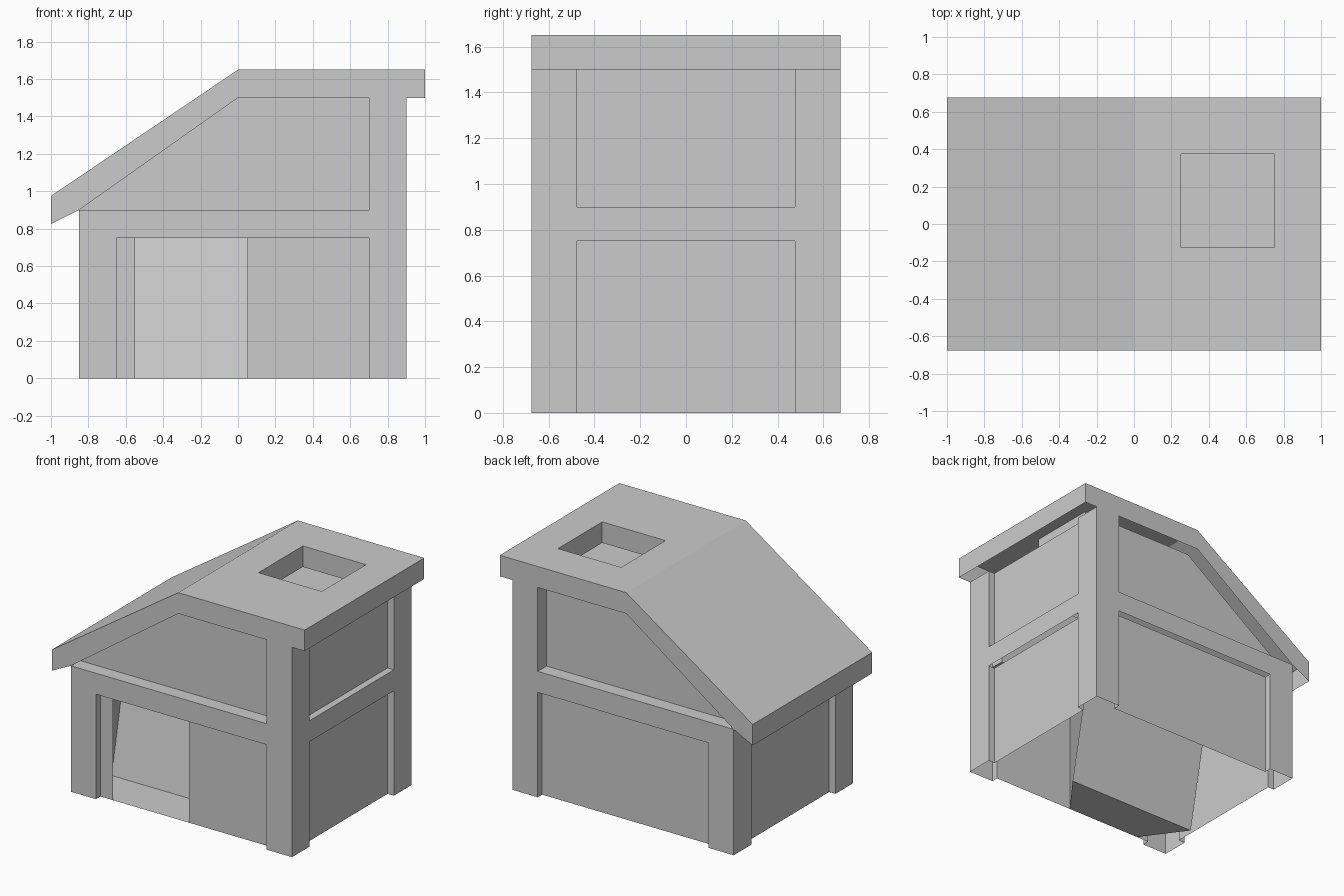
import bpy, bmesh
from mathutils import Vector

cube = bpy.data.objects.get("Cube")
if cube:
    bpy.data.objects.remove(cube, do_unlink=True)

GREY = (0.6, 0.6, 0.6, 1.0)
mat = bpy.data.materials.new("plain grey")
mat.use_nodes = True
mat.diffuse_color = GREY
mat.node_tree.nodes["Principled BSDF"].inputs["Base Color"].default_value = GREY

# Shared dimensions
HALF_Y = 0.675
X0, X1 = -0.85, 0.9
POST = 0.2
RECESS, GABLE_RECESS = 0.05, 0.1
BEAM_LOW, BEAM_TOP, EAVE, RIDGE = 0.75, 0.9, 1.5, 1.65
DOOR0, DOOR1 = -0.55, 0.05


def build(name, polygons):
    """Join flat polygons into one mesh object."""
    bm = bmesh.new()
    for poly in polygons:
        bm.faces.new([bm.verts.new(p) for p in poly])
    bmesh.ops.remove_doubles(bm, verts=bm.verts, dist=0.0005)
    bmesh.ops.recalc_face_normals(bm, faces=bm.faces)
    mesh = bpy.data.meshes.new(name)
    bm.to_mesh(mesh)
    bm.free()
    mesh.materials.append(mat)
    obj = bpy.data.objects.new(name, mesh)
    bpy.context.collection.objects.link(obj)


def rims(path, place, depth=RECESS):
    """Strips that join a recess outline to its sunken panel."""
    return [[place(*a, 0), place(*b, 0), place(*b, depth), place(*a, depth)]
            for a, b in zip(path, path[1:])]


def flat(outline, place, depth=0):
    return [place(u, z, depth) for u, z in outline]


def lower_path(a, b):
    return [(a, 0), (a, BEAM_LOW), (b, BEAM_LOW), (b, 0)]


def post_rims(a, b, place):
    """Inner post sides of a lower recess; the gap under the beam stays open."""
    path = lower_path(a, b)
    return rims(path[:2], place) + rims(path[2:], place)


# Long walls: timber frame, sunken panels, doorway on the front
a, b = X0 + POST, X1 - POST
frame = [(X0, 0)] + lower_path(a, b) + [
    (X1, 0), (X1, EAVE), (b, EAVE), (b, BEAM_TOP), (X0, BEAM_TOP)]
gable = [(X0, BEAM_TOP), (0, EAVE), (b, EAVE), (b, BEAM_TOP)]
for name, side in (("front", -1), ("back", 1)):
    def place(u, z, d, side=side):
        return Vector((u, side * (HALF_Y - d), z))
    build(name + "_frame", [flat(frame, place)])
    spans = [(a, DOOR0), (DOOR1, b)] if side < 0 else [(a, b)]
    build(name + "_lower_panel",
          [flat(lower_path(*s), place, RECESS) for s in spans]
          + post_rims(a, b, place))
    build(name + "_gable_panel",
          [flat(gable, place, GABLE_RECESS)]
          + rims([(X0, BEAM_TOP), (b, BEAM_TOP), (b, EAVE)], place, GABLE_RECESS))

# End walls: the tall one has an upper panel, the short one stops at the beam
p = HALF_Y - POST
upper = [(p, EAVE), (p, BEAM_TOP), (-p, BEAM_TOP), (-p, EAVE)]
for name, x, inward, tall in (("left", X1, -1, True), ("right", X0, 1, False)):
    def place(u, z, d, x=x, inward=inward):
        return Vector((x + inward * d, u, z))
    top = EAVE if tall else BEAM_TOP
    outline = [(-HALF_Y, 0)] + lower_path(-p, p) + [(HALF_Y, 0), (HALF_Y, top)]
    outline += (upper if tall else []) + [(-HALF_Y, top)]
    build(name + "_frame", [flat(outline, place)])
    build(name + "_lower_panel",
          [flat(lower_path(-p, p), place, RECESS)] + post_rims(-p, p, place))
    if tall:
        build(name + "_upper_panel",
              [flat(upper, place, RECESS)] + rims(upper, place))

# Roof: shell open underneath, with a square well in the flat part
profile = [(1, EAVE), (1, RIDGE), (0, RIDGE), (-1, 0.975), (-1, 0.825),
           (X0, BEAM_TOP), (0, EAVE)]
roof = [[(x, y, z) for x, z in profile] for y in (-HALF_Y, HALF_Y)]
for i in (0, 2, 3):
    (xa, za), (xb, zb) = profile[i:i + 2]
    roof.append([(xa, -HALF_Y, za), (xb, -HALF_Y, zb),
                 (xb, HALF_Y, zb), (xa, HALF_Y, za)])
rim = [(0, -HALF_Y), (1, -HALF_Y), (1, HALF_Y), (0, HALF_Y)]
well = [(0.25, -0.125), (0.75, -0.125), (0.75, 0.375), (0.25, 0.375)]
for i in range(4):
    j = (i + 1) % 4
    roof.append([(*rim[i], RIDGE), (*rim[j], RIDGE),
                 (*well[j], RIDGE), (*well[i], RIDGE)])
    roof.append([(*well[i], RIDGE), (*well[j], RIDGE),
                 (*well[j], EAVE), (*well[i], EAVE)])
build("roof", roof)

# Ceiling plate seen through the well
build("well_floor", [[(0.15, -0.225, 1.465), (0.83, -0.225, 1.465),
                      (0.83, 0.475, 1.465), (0.15, 0.475, 1.465)]])

# Entrance alcove: splayed from the doorway to a leaning back wall
y_door = -HALF_Y + RECESS
door = [(DOOR0, y_door, 0), (DOOR1, y_door, 0),
        (DOOR1, y_door, BEAM_LOW), (DOOR0, y_door, BEAM_LOW)]
back = [(-0.775, -0.32, 0), (0.28, -0.32, 0),
        (0.28, -0.135, BEAM_TOP), (-0.775, -0.135, BEAM_TOP)]
alcove = [back]
for i in range(4):
    j = (i + 1) % 4
    alcove.append([door[i], door[j], back[j], back[i]])
build("entrance_alcove", alcove)
